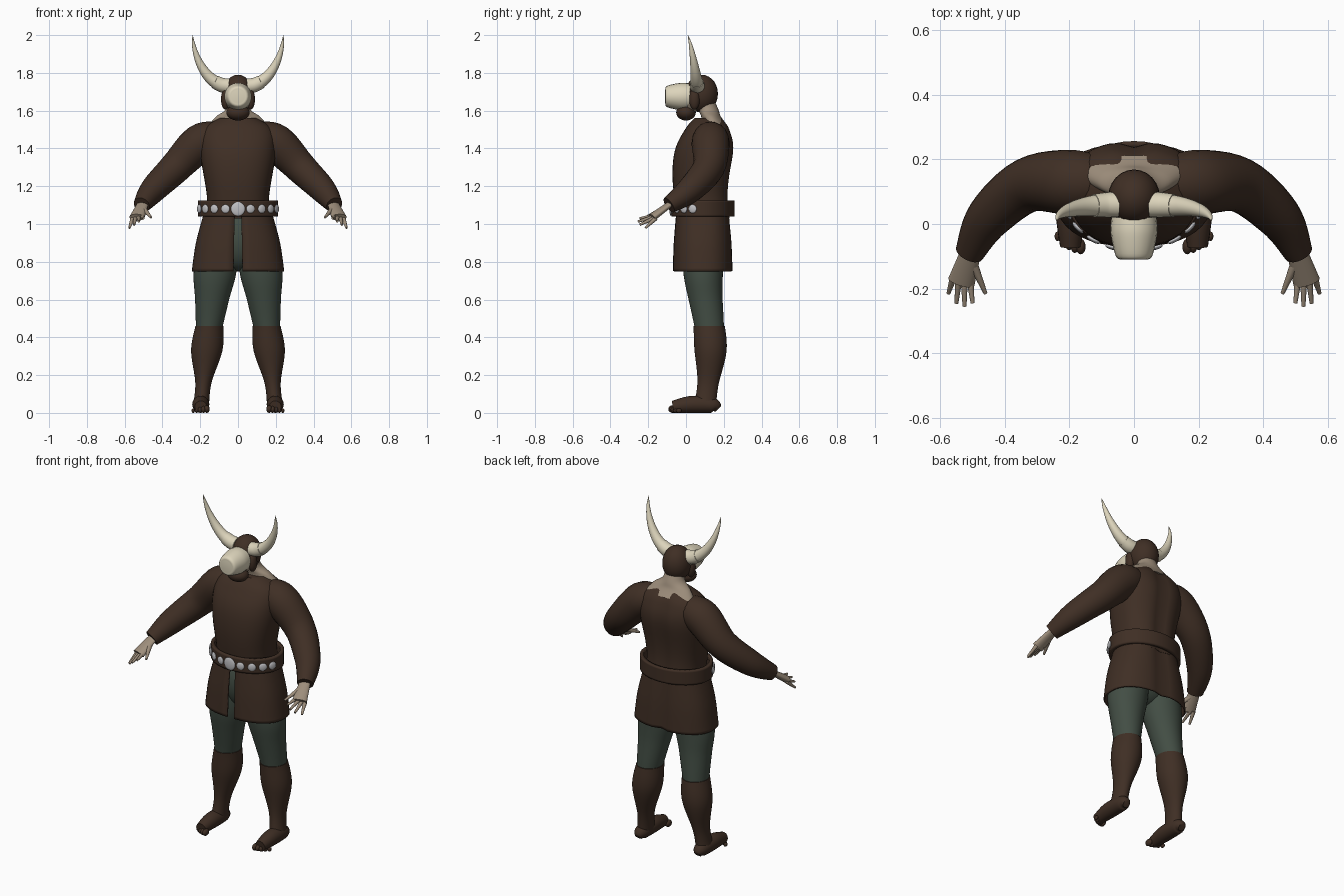
import bpy, bmesh, math
from mathutils import Vector, Matrix

cube = bpy.data.objects.get("Cube")
if cube:
    bpy.data.objects.remove(cube)


def material(name, red, green, blue):
    mat = bpy.data.materials.new(name)
    mat.use_nodes = True
    mat.diffuse_color = (red, green, blue, 1)
    mat.node_tree.nodes["Principled BSDF"].inputs["Base Color"].default_value = mat.diffuse_color
    return mat


BROWN = material("brown leather", .05, .028, .018)
GREEN = material("green cloth", .055, .075, .058)
SKIN = material("skin", .34, .27, .2)
IVORY = material("ivory bone", .72, .66, .5)
SILVER = material("silver", .52, .52, .54)


def spline(keys, steps=6):
    """Catmull-Rom interpolation through tuples of equal length."""
    keys = [Vector(key) for key in keys]
    points = []
    for i in range(len(keys) - 1):
        before, start = keys[max(i - 1, 0)], keys[i]
        end, after = keys[i + 1], keys[min(i + 2, len(keys) - 1)]
        leave, arrive = (end - before) / 2, (after - start) / 2
        for step in range(steps):
            t = step / steps
            ease = t * t * (3 - 2 * t)
            points.append(start * (1 - ease) + end * ease
                          + leave * t * (1 - t) ** 2 - arrive * t * t * (1 - t))
    return points + [keys[-1]]


def finish(name, bm, mat, mirror=False, thickness=0):
    bmesh.ops.recalc_face_normals(bm, faces=bm.faces)
    mesh = bpy.data.meshes.new(name)
    bm.to_mesh(mesh)
    bm.free()
    mesh.materials.append(mat)
    part = bpy.data.objects.new(name, mesh)
    bpy.context.collection.objects.link(part)
    bpy.ops.object.select_all(action='DESELECT')
    part.select_set(True)
    bpy.context.view_layer.objects.active = part
    bpy.ops.object.shade_smooth_by_angle(angle=math.radians(40))
    if thickness:
        part.modifiers.new("Thickness", 'SOLIDIFY').thickness = thickness
    if mirror:
        part.modifiers.new("Mirror", 'MIRROR').use_mirror_merge = False


def bridge(rings, closed=True, caps=True):
    bm = bmesh.new()
    rows = [[bm.verts.new(point) for point in ring] for ring in rings]
    count = len(rows[0])
    for low, high in zip(rows, rows[1:]):
        for i in range(count if closed else count - 1):
            j = (i + 1) % count
            bm.faces.new((low[i], low[j], high[j], high[i]))
    if caps:
        bm.faces.new(rows[0])
        bm.faces.new(rows[-1])
    return bm


def stack(name, mat, keys, centre=lambda z: (0, .09), mirror=False, power=2,
          dent=0, gap=0, caps=True, thickness=0, sides=40):
    """Horizontal sections given by height, half width and half depth."""
    rings = []
    for z, width, depth in spline(keys):
        ring = []
        middle_x, middle_y = centre(z)
        for i in range(sides + (1 if gap else 0)):
            angle = gap + (math.tau - 2 * gap) * i / sides
            s, c = math.sin(angle), -math.cos(angle)
            x = width * math.copysign(abs(s) ** (2 / power), s)
            y = depth * math.copysign(abs(c) ** (2 / power), c)
            if y > 0:
                y -= dent * math.exp(-(x / .035) ** 2)
            ring.append((middle_x + x, middle_y + y, z))
        rings.append(ring)
    finish(name, bridge(rings, not gap, caps), mat, mirror, thickness)


def tube(name, mat, keys, mirror=False, up=(0, 0, 1), flat=1, sides=20):
    """Round sections along a path given by x, y, z and radius."""
    points = spline(keys)
    rings = []
    for i, (x, y, z, radius) in enumerate(points):
        ahead = points[min(i + 1, len(points) - 1)] - points[max(i - 1, 0)]
        along = ahead.to_3d()
        across = along.cross(Vector(up)).normalized()
        over = across.cross(along).normalized() * flat
        angles = [math.tau * k / sides for k in range(sides)]
        rings.append([Vector((x, y, z)) + radius * (across * math.cos(a) + over * math.sin(a))
                      for a in angles])
    finish(name, bridge(rings), mat, mirror)


def blob(name, mat, place, size, mirror=False, turn=0):
    bm = bmesh.new()
    bmesh.ops.create_uvsphere(bm, u_segments=24, v_segments=14, radius=1)
    bm.transform(Matrix.Translation(place) @ Matrix.Rotation(turn, 4, 'Z')
                 @ Matrix.Diagonal((*size, 1)))
    finish(name, bm, mat, mirror)


def chest_line(z):
    return 0, .1 + .02 * math.sin(8 * (z - 1.4))


def neck_line(z):
    return 0, .12 - .4 * (z - 1.6)


def leg_line(z):
    return .2 - .105 * z, .11 + .02 * math.cos(7 * (z - .33))


# Tunic body, skirt with a front slit, and belt
stack("tunic", BROWN, [(1.03, .17, .14), (1.15, .165, .145), (1.38, .2, .158),
                       (1.5, .185, .12), (1.56, .1, .075)],
      chest_line, power=2.4, dent=.018)
stack("tunic_skirt", BROWN, [(1.06, .18, .142), (.9, .223, .155), (.75, .245, .16)],
      power=2.4, dent=.018, gap=.06, caps=False, thickness=.008)
stack("belt", BROWN, [(1.04, .213, .167), (1.125, .213, .167)],
      caps=False, thickness=.02)

# Belt discs, largest in the middle
for k in range(-4, 5):
    angle = .31 * k
    s, c = math.sin(angle), math.cos(angle)
    radius = .023 if k else .037
    blob("belt_disc", SILVER, (.217 * s, .09 - .17 * c, 1.08), (radius, .008, radius),
         turn=math.atan2(.17 * s, .217 * c))

# Hips, legs and boots
blob("hips", GREEN, (0, .09, .92), (.17, .115, .17))
stack("thigh", GREEN, [(.95, .1, .11), (.75, .113, .105), (.6, .09, .09), (.42, .066, .075)],
      leg_line, mirror=True)
stack("boot_shaft", BROWN, [(.46, .074, .083), (.33, .083, .085), (.16, .043, .057),
                            (.04, .042, .058)], leg_line, mirror=True)
sole = [(.17, .02), (.14, .04), (.03, .045), (-.07, .032)]
tube("boot_foot", BROWN, [(.197, y, radius, radius) for y, radius in sole], mirror=True)
for i in range(5):
    radius = .02 - .002 * i
    blob("boot_toe", BROWN, (.165 + .018 * i, .002 * i * i - .07, radius),
         (radius * .75, radius * 1.2, radius), mirror=True)

# Sleeves
tube("sleeve", BROWN, [(.1, .13, 1.46, .08), (.2, .13, 1.43, .1), (.33, .12, 1.3, .085),
                       (.45, .02, 1.18, .07), (.51, -.09, 1.1, .045)], mirror=True)

# Hands with fanned fingers
tube("palm", SKIN, [(.5, -.07, 1.115, .03), (.535, -.18, 1.035, .042)],
     mirror=True, flat=.5)
for i in range(4):
    tip = (.5 + .025 * i, .01 * (i - 1) ** 2 - .255, 1.03 - .017 * i)
    tube("finger", SKIN, [(.51 + .016 * i, -.16, 1.045 - .005 * i, .012), (*tip, .006)],
         mirror=True)
tube("thumb", SKIN, [(.5, -.12, 1.08, .015), (.46, -.215, 1.035, .006)], mirror=True)

# Neck, face and beard
stack("neck", SKIN, [(1.53, .15, .065), (1.57, .115, .052), (1.61, .063, .054),
                     (1.68, .055, .05)], neck_line)
blob("face", SKIN, (0, .035, 1.66), (.068, .058, .07))
blob("beard", BROWN, (0, 0, 1.59), (.062, .052, .042))

# Hood with side flaps
blob("hood", BROWN, (0, .083, 1.69), (.08, .086, .1))
blob("hood_flap", BROWN, (.066, .045, 1.66), (.024, .028, .055), mirror=True)

# Blunt bone mask
snout = [(.02, .07), (-.03, .072), (-.1, .056), (-.11, .035)]
tube("bone_mask", IVORY, [(0, y, 1.675, radius) for y, radius in snout])

# Horns sweeping out and up, with a raised base
horn = []
for i in range(9):
    t = i / 8
    bend = t * math.pi / 2
    horn.append((.05 + .19 * math.sin(bend), .06 - .05 * t * t,
                 2 - .27 * math.cos(bend) ** 1.15, .037 - .036 * t ** 1.5))
tube("horn", IVORY, horn, mirror=True, up=(0, 1, 0))
tube("horn_base", IVORY, [(x, y, z, radius + .003) for x, y, z, radius in horn[:3]],
     mirror=True, up=(0, 1, 0))
